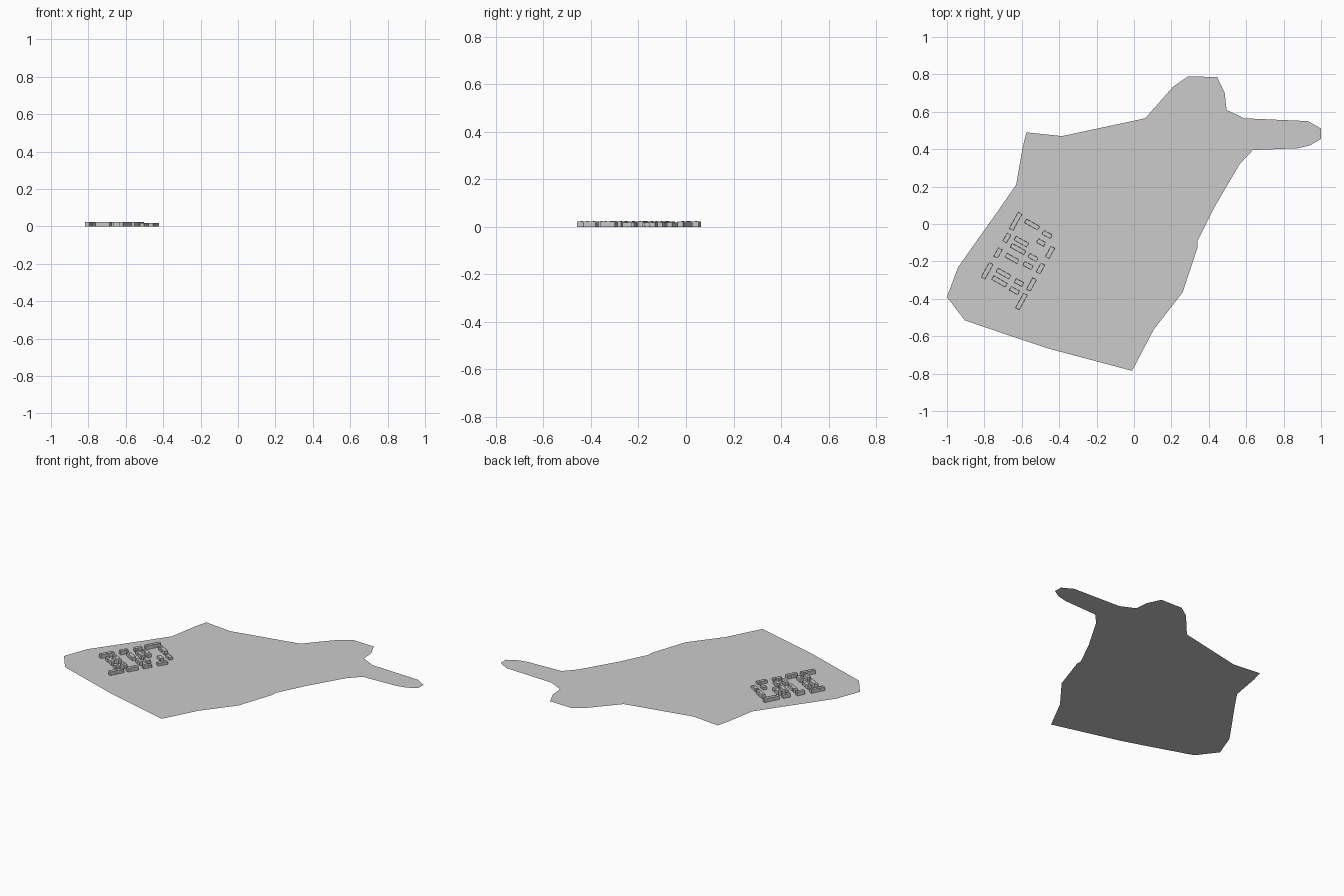
import bpy, bmesh, math
from mathutils import Matrix, Vector

if "Cube" in bpy.data.objects:
    bpy.data.objects.remove(bpy.data.objects["Cube"])

HEADING = math.radians(61)   # street direction of the housing estate
WIDTH = 0.024


def finish(name, bm):
    mesh = bpy.data.meshes.new(name)
    bm.to_mesh(mesh)
    bm.free()
    obj = bpy.data.objects.new(name, mesh)
    bpy.context.collection.objects.link(obj)
    return obj


def box(bm, center, size, turn=Matrix()):
    m = turn @ Matrix.Translation(center) @ Matrix.Diagonal((*size, 1))
    return bmesh.ops.create_cube(bm, size=1, matrix=m)["verts"]


# Flat site outline
outline = [(-1, -.39), (-.94, -.23), (-.72, .08), (-.63, .21), (-.595, .41),
           (-.575, .49), (-.385, .47), (.06, .565), (.21, .735), (.29, .79),
           (.445, .785), (.485, .70), (.495, .61), (.59, .565), (.93, .55),
           (1, .51), (1, .455), (.94, .42), (.875, .405), (.635, .395),
           (.565, .32), (.43, .09), (.34, -.09), (.34, -.125), (.26, -.365),
           (.105, -.565), (-.01, -.785), (-.46, -.665), (-.70, -.585),
           (-.905, -.515)]
bm = bmesh.new()
face = bm.faces.new([bm.verts.new((x, y, 0)) for x, y in outline])
bm.normal_update()
if face.normal.z < 0:
    face.normal_flip()
bmesh.ops.triangulate(bm, faces=bm.faces[:])
finish("site_ground", bm)


def building(name, x, y, length, angle, height):
    bm = bmesh.new()
    turn = Matrix.Translation((x, y, 0)) @ Matrix.Rotation(angle, 4, 'Z')
    # Main block with a parapet around a sunken roof
    box(bm, (0, 0, height / 2), (length, WIDTH, height), turn)
    bm.normal_update()
    roof = max(bm.faces, key=lambda f: f.calc_center_median().z)
    bmesh.ops.inset_region(bm, faces=[roof], thickness=0.0012)
    bmesh.ops.translate(bm, verts=roof.verts, vec=(0, 0, -0.0012))
    # Window panels by floor, on both long facades
    floors = 5 if height > 0.022 else 4
    storey = height / (floors + 0.5)
    bays = max(4, round(length / 0.008))
    for side in (-1, 1):
        for f in range(floors):
            for b in range(bays):
                px = length * ((b + 0.5) / bays - 0.5)
                box(bm, (px, side * WIDTH / 2, storey * (f + 0.6)),
                    (length / bays * 0.5, 0.0006, storey * 0.5), turn)
    # Stair heads on the roof
    heads = max(1, round(length / 0.035))
    for h in range(heads):
        px = length * ((h + 0.5) / heads - 0.5)
        box(bm, (px, 0, height - 0.0008), (0.006, 0.007, 0.002), turn)
    finish(name, bm)


# Blocks along the streets: x, y, length
along = [(-.633, .014, .1), (-.68, -.075, .05), (-.727, -.155, .053),
         (-.785, -.25, .09), (-.449, -.152, .064), (-.5, -.238, .055),
         (-.548, -.323, .07), (-.602, -.414, .091)]
# Blocks across the streets: x, y, length
across = [(-.545, -.003, .082), (-.602, -.094, .078), (-.62, -.134, .084),
          (-.652, -.184, .075), (-.698, -.265, .08), (-.719, -.307, .084),
          (-.465, -.056, .052), (-.497, -.099, .045), (-.54, -.179, .052),
          (-.567, -.222, .052), (-.615, -.313, .048), (-.639, -.356, .052)]

for group, items, angle in (("along", along, HEADING),
                            ("across", across, HEADING - math.pi / 2)):
    for i, (x, y, length) in enumerate(items):
        height = 0.018 if x > -.51 else 0.024
        building(f"apartment_block_{group}_{i + 1}", x, y, length, angle, height)
